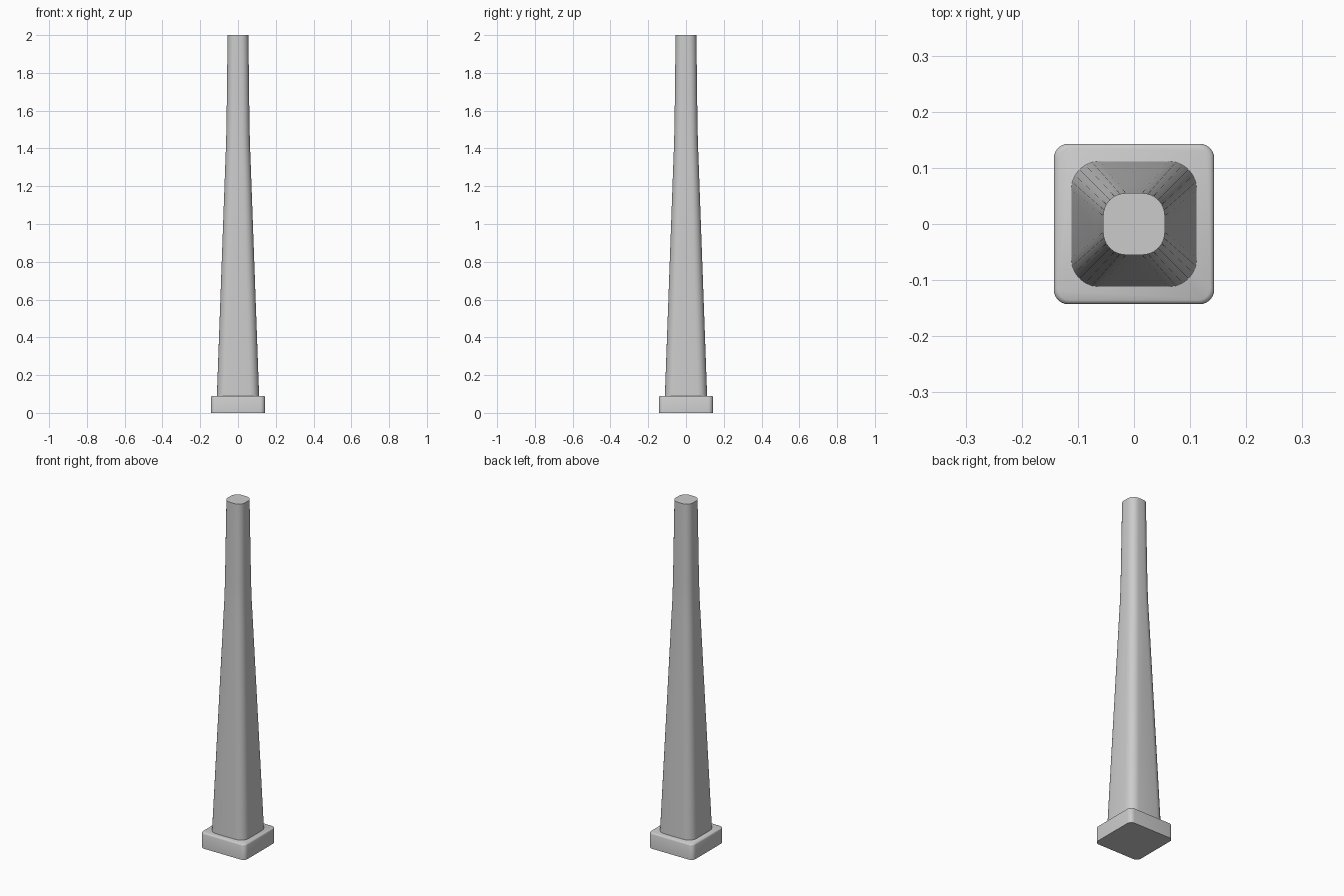
import bpy, bmesh, math

if "Cube" in bpy.data.objects:
    bpy.data.objects.remove(bpy.data.objects["Cube"])


def rounded_square(half, radius, z, steps=6):
    """Points of a square outline with rounded corners."""
    pts = []
    c = half - radius
    for k, (sx, sy) in enumerate([(1, 1), (-1, 1), (-1, -1), (1, -1)]):
        for i in range(steps + 1):
            a = math.pi / 2 * (k + i / steps)
            pts.append((sx * c + radius * math.cos(a),
                        sy * c + radius * math.sin(a), z))
    return pts


def loft(name, sections):
    """Join rounded-square sections (half width, corner radius, z) and cap the ends."""
    bm = bmesh.new()
    rings = [[bm.verts.new(p) for p in rounded_square(*s)] for s in sections]
    n = len(rings[0])
    for a, b in zip(rings, rings[1:]):
        for i in range(n):
            j = (i + 1) % n
            bm.faces.new((a[i], a[j], b[j], b[i]))
    bm.faces.new(rings[0][::-1])
    bm.faces.new(rings[-1])
    mesh = bpy.data.meshes.new(name)
    bm.to_mesh(mesh)
    bm.free()
    obj = bpy.data.objects.new(name, mesh)
    bpy.context.collection.objects.link(obj)
    bpy.ops.object.select_all(action='DESELECT')
    obj.select_set(True)
    bpy.context.view_layer.objects.active = obj
    bpy.ops.object.shade_smooth_by_angle(angle=math.radians(40))
    return obj


# Square foot with softened upper rim
loft("base_plinth", [(0.143, 0.026, 0.0), (0.143, 0.026, 0.082),
                     (0.141, 0.025, 0.087), (0.136, 0.023, 0.09)])

# Tapered shaft, steep taper below and nearly straight above
loft("tapered_shaft", [(0.112, 0.05, 0.085), (0.068, 0.043, 1.3),
                       (0.063, 0.042, 1.43), (0.0605, 0.041, 1.55),
                       (0.055, 0.04, 2.0)])
